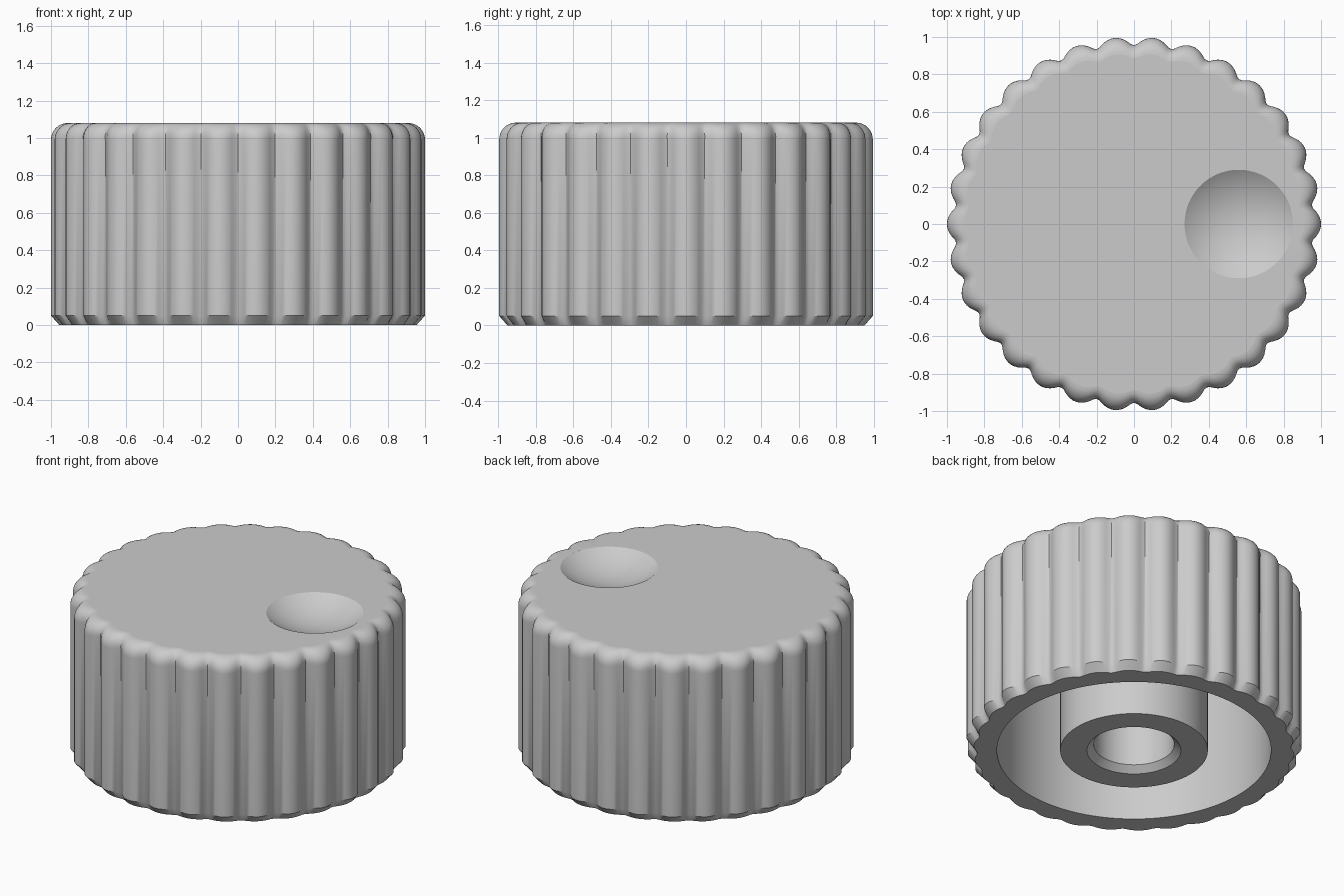
import bpy
import math

cube = bpy.data.objects.get("Cube")
if cube:
    bpy.data.objects.remove(cube, do_unlink=True)

LOBES, STEPS = 30, 12          # grip ribs, segments per rib
SEGMENTS = LOBES * STEPS
HEIGHT, GROOVE, FILLET = 1.08, 0.045, 0.09
JOIN = 0.8                     # where a rib's curve turns into the groove

grey = bpy.data.materials.new("light grey plastic")
grey.use_nodes = True
colour = (0.6, 0.6, 0.6, 1)
grey.diffuse_color = colour
grey.node_tree.nodes["Principled BSDF"].inputs["Base Color"].default_value = colour


def groove_depth(i):
    """Rounded rib (0 at its crest) running into a narrow rounded groove (1)."""
    p = abs(((i / STEPS + 0.5) % 1) - 0.5) * 2
    return p * p / JOIN if p < JOIN else 1 - (1 - p) ** 2 / (1 - JOIN)


# Section from the shaft hole outwards: radius, height, rib strength
section = [(0.24, 0.85, 0), (0.24, 0.04, 0), (0.28, 0, 0),      # shaft hole
           (0.44, 0, 0), (0.44, 0.9, 0),                        # hub
           (0.817, 0.9, 0), (0.817, 0, 0),                      # hollow skirt
           (0.955, 0, 0.45), (1, 0.05, 1)]                      # bottom chamfer
for k in range(9):                                              # rounded top rim
    a = k / 8 * math.pi / 2
    section.append((1 - FILLET * (1 - math.cos(a)),
                    HEIGHT - FILLET * (1 - math.sin(a)),
                    1 - 0.5 * k / 8))

verts, faces = [], []
for r, z, strength in section:
    for i in range(SEGMENTS):
        a = 2 * math.pi * i / SEGMENTS
        rr = r - GROOVE * strength * groove_depth(i)
        verts.append((rr * math.cos(a), rr * math.sin(a), z))
for j in range(len(section) - 1):
    for i in range(SEGMENTS):
        n = (i + 1) % SEGMENTS
        lo, hi = j * SEGMENTS, (j + 1) * SEGMENTS
        faces.append((lo + i, lo + n, hi + n, hi + i))
faces.append(tuple(reversed(range(SEGMENTS))))                  # hole ceiling
top = (len(section) - 1) * SEGMENTS
faces.append(tuple(range(top, top + SEGMENTS)))                 # top face

mesh = bpy.data.meshes.new("knob")
mesh.from_pydata(verts, [], faces)
mesh.materials.append(grey)
knob = bpy.data.objects.new("knob", mesh)
bpy.context.collection.objects.link(knob)

# Finger dimple cut by a large sphere
dip, dip_radius = 0.09, 0.29
radius = (dip_radius ** 2 + dip ** 2) / (2 * dip)
bpy.ops.mesh.primitive_uv_sphere_add(segments=96, ring_count=96, radius=radius,
                                     location=(0.56, 0, HEIGHT - dip + radius))
cutter = bpy.context.object
cutter.name = "dimple_cutter"
cutter.hide_render = True
cutter.data.materials.append(grey)

bpy.ops.object.select_all(action='DESELECT')
knob.select_set(True)
bpy.context.view_layer.objects.active = knob
cut = knob.modifiers.new("dimple", 'BOOLEAN')
cut.operation = 'DIFFERENCE'
cut.solver = 'EXACT'
cut.object = cutter
bpy.ops.object.modifier_apply(modifier=cut.name)
bpy.data.objects.remove(cutter, do_unlink=True)

# Smooth curves, crisp edges, flat large faces
bpy.ops.object.shade_smooth_by_angle(angle=math.radians(30))
for face in knob.data.polygons:
    if len(face.vertices) > 50:
        face.use_smooth = False
